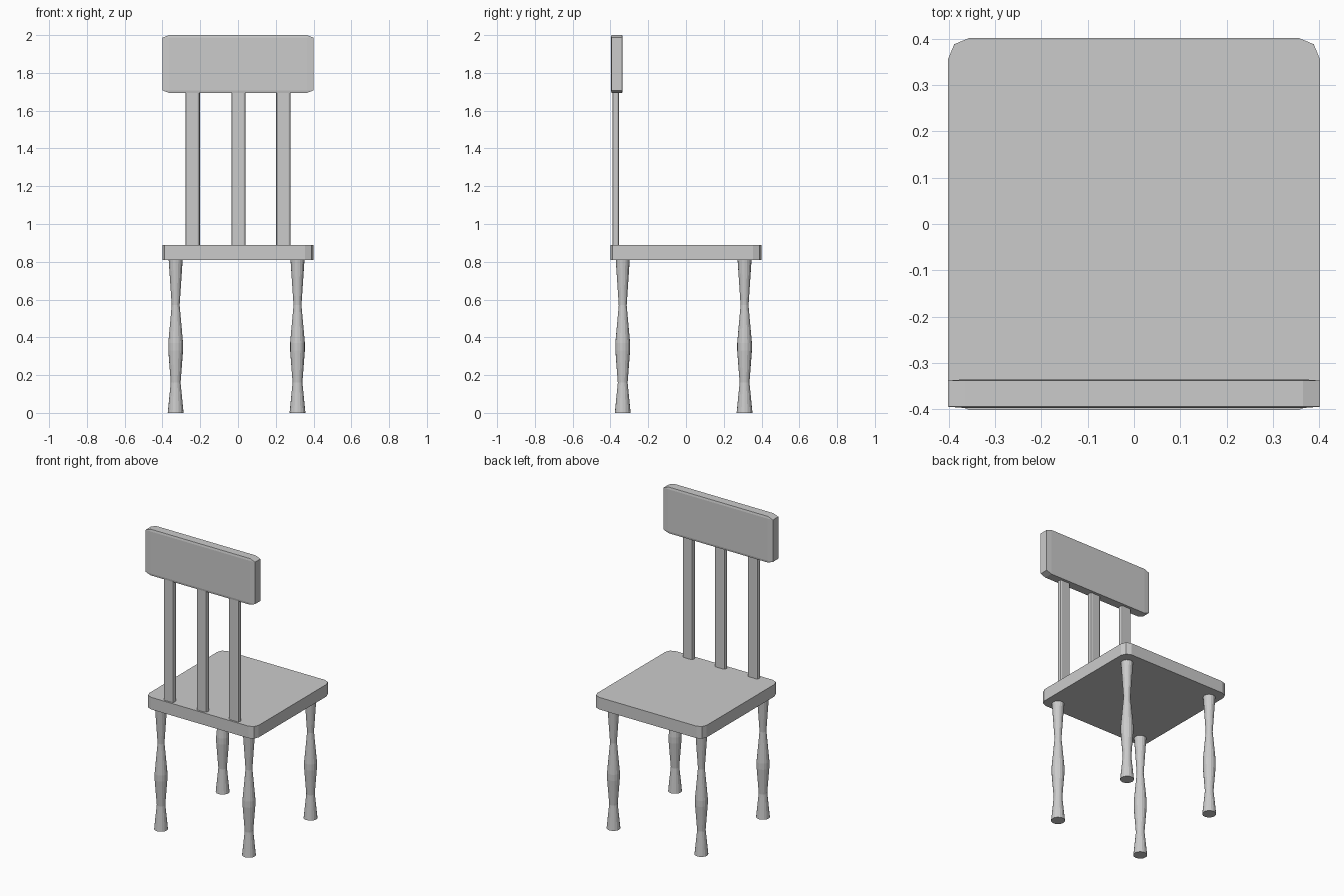
import bpy, bmesh, math

if "Cube" in bpy.data.objects:
    bpy.data.objects.remove(bpy.data.objects["Cube"])


def add_object(name, bm):
    bmesh.ops.recalc_face_normals(bm, faces=bm.faces)
    mesh = bpy.data.meshes.new(name)
    bm.to_mesh(mesh)
    bm.free()
    obj = bpy.data.objects.new(name, mesh)
    bpy.context.collection.objects.link(obj)
    return obj


def box(name, size, center, bevel, segments, upright_only=True, bevel_first=False):
    """Bevelled box; bevel_first bevels the unit cube so the bevel stretches with it."""
    bm = bmesh.new()
    bmesh.ops.create_cube(bm, size=1)
    if not bevel_first:
        bmesh.ops.scale(bm, vec=size, verts=bm.verts)
    edges = [e for e in bm.edges
             if not upright_only or abs(e.verts[0].co.z - e.verts[1].co.z) > 1e-4]
    bmesh.ops.bevel(bm, geom=edges, offset=bevel, segments=segments,
                    profile=0.5, affect='EDGES')
    if bevel_first:
        bmesh.ops.scale(bm, vec=size, verts=bm.verts)
    bmesh.ops.translate(bm, vec=center, verts=bm.verts)
    return add_object(name, bm)


def turned_leg(name, x, y, profile, sides=16):
    """Stack of rings following a (radius, height) profile, capped at both ends."""
    bm = bmesh.new()
    rings = []
    for r, z in profile:
        rings.append([bm.verts.new((x + r * math.cos(2 * math.pi * i / sides),
                                    y + r * math.sin(2 * math.pi * i / sides), z))
                      for i in range(sides)])
    for a, b in zip(rings, rings[1:]):
        for i in range(sides):
            j = (i + 1) % sides
            bm.faces.new((a[i], a[j], b[j], b[i]))
    bm.faces.new(rings[0])
    bm.faces.new(rings[-1])
    return add_object(name, bm)


# Seat with rounded upright corners
box("seat", (0.802, 0.802, 0.08), (0, 0, 0.85), 0.045, 2)

# Top board of the backrest, chamfered on every edge
box("backrest_board", (0.802, 0.062, 0.306), (0, -0.366, 1.847), 0.045, 1,
    upright_only=False, bevel_first=True)

# Three upright slats
for side, x in (("left", -0.24), ("middle", 0.002), ("right", 0.24)):
    box(f"backrest_slat_{side}", (0.075, 0.034, 0.81), (x, -0.372, 1.29), 0.011, 2)

# Four turned legs
LEG = [(0.042, 0), (0.026, 0.16), (0.039, 0.33), (0.039, 0.37),
       (0.021, 0.57), (0.037, 0.81)]
for depth, y in (("front", -0.335), ("back", 0.31)):
    for side, x in (("left", -0.33), ("right", 0.315)):
        turned_leg(f"{depth}_{side}_leg", x, y, LEG)
